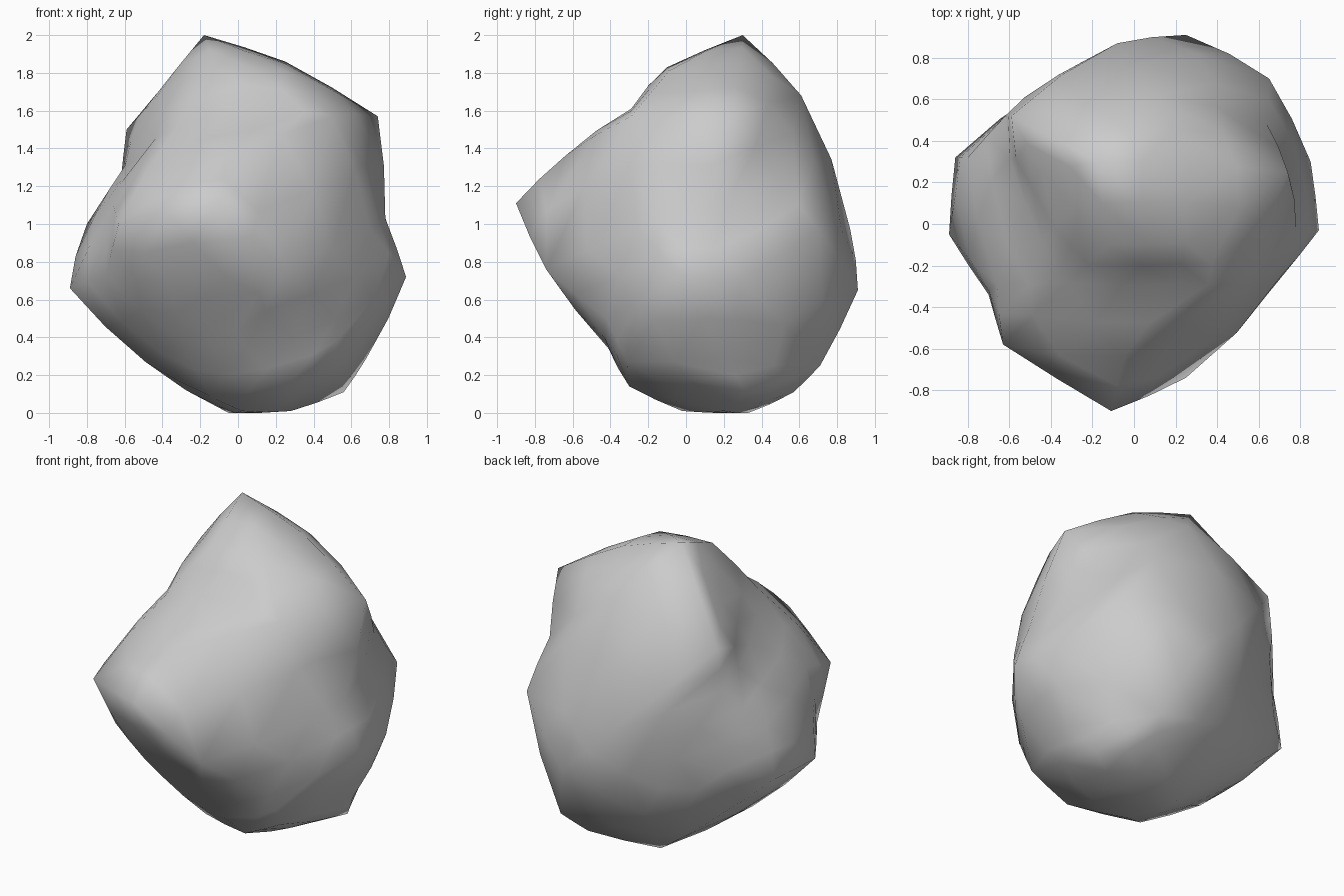
import bpy, bmesh, math
from mathutils import Vector

if "Cube" in bpy.data.objects:
    bpy.data.objects.remove(bpy.data.objects["Cube"])

# Peaks, ridges and hollows that give the boulder its shape
MARKS = [Vector(p) for p in (
    # crown
    (-.18, .3, 2), (.25, .29, 1.86), (.25, -.09, 1.81), (-.12, -.1, 1.83),
    (.74, .25, 1.57), (.5, -.29, 1.57), (.2, -.29, 1.61),
    (-.32, -.28, 1.52), (-.44, .25, 1.66), (-.59, .52, 1.5), (.1, .61, 1.68),
    # front
    (-.11, -.9, 1.11), (-.05, -.64, 1.36), (-.63, -.58, 1.01), (-.66, -.29, 1.1),
    (-.7, -.34, .73), (-.36, -.6, .69), (-.05, -.53, .52), (.25, -.74, .76),
    (.7, -.26, .97), (.04, -.41, .34), (.26, -.3, .14), (.52, -.42, .5),
    (.52, -.31, .27), (-.3, -.35, .38),
    # right
    (.78, -.02, 1.03), (.89, -.03, .72), (.85, .3, .71), (.64, .48, 1.24),
    (.65, .7, .97), (.68, .2, .29), (.56, .32, .11), (.4, .71, .25),
    # back and left
    (.25, .91, .65), (-.08, .87, .97), (-.4, .67, .8),
    (-.2, .7, .4), (-.86, .32, .66), (-.8, .32, 1), (-.89, -.05, .66),
    (-.52, .09, 1.35), (-.62, .52, 1.24), (-.49, .02, .27), (-.55, .44, .39),
    # underside
    (-.05, .33, 0), (.28, .2, .01), (.02, -.02, .01), (-.15, -.12, .09),
    (.3, .57, .11))]

CENTRE = Vector((0, .05, .95))
dirs = [(m - CENTRE).normalized() for m in MARKS]
radii = [(m - CENTRE).length for m in MARKS]
base = sum(radii) / len(radii)
ROUNDING = .35


def kernel(a, b):
    return math.exp(-(a - b).length)


# Smoothly interpolate the radius between the marks
K = [[kernel(a, b) for b in dirs] for a in dirs]
w = [0.0] * len(dirs)
for _ in range(300):
    for i, row in enumerate(K):
        rest = sum(k * x for k, x in zip(row, w)) - row[i] * w[i]
        w[i] = (radii[i] - base - rest) / row[i]


def radius(d):
    return base + sum(x * kernel(d, c) for x, c in zip(w, dirs))


# Join the marks into one closed skin, on a near-sphere so hollows survive
bm = bmesh.new()
pins = {bm.verts.new(d * r ** .08): m for d, r, m in zip(dirs, radii, MARKS)}
bmesh.ops.convex_hull(bm, input=bm.verts[:])
for v in bm.verts[:]:
    if not v.link_faces:
        del pins[v]
        bm.verts.remove(v)
for v, m in pins.items():
    v.co = m

# Halve every edge and round the new points out a little
bmesh.ops.subdivide_edges(bm, edges=bm.edges[:], cuts=1, use_grid_fill=True)
for v in bm.verts:
    if v not in pins:
        d = (v.co - CENTRE).normalized()
        v.co = v.co.lerp(CENTRE + d * radius(d), ROUNDING)
        v.co.z = max(0, v.co.z)

bmesh.ops.recalc_face_normals(bm, faces=bm.faces)
for f in bm.faces:
    f.smooth = True
mesh = bpy.data.meshes.new("boulder")
bm.to_mesh(mesh)
bm.free()
boulder = bpy.data.objects.new("boulder", mesh)
bpy.context.collection.objects.link(boulder)
